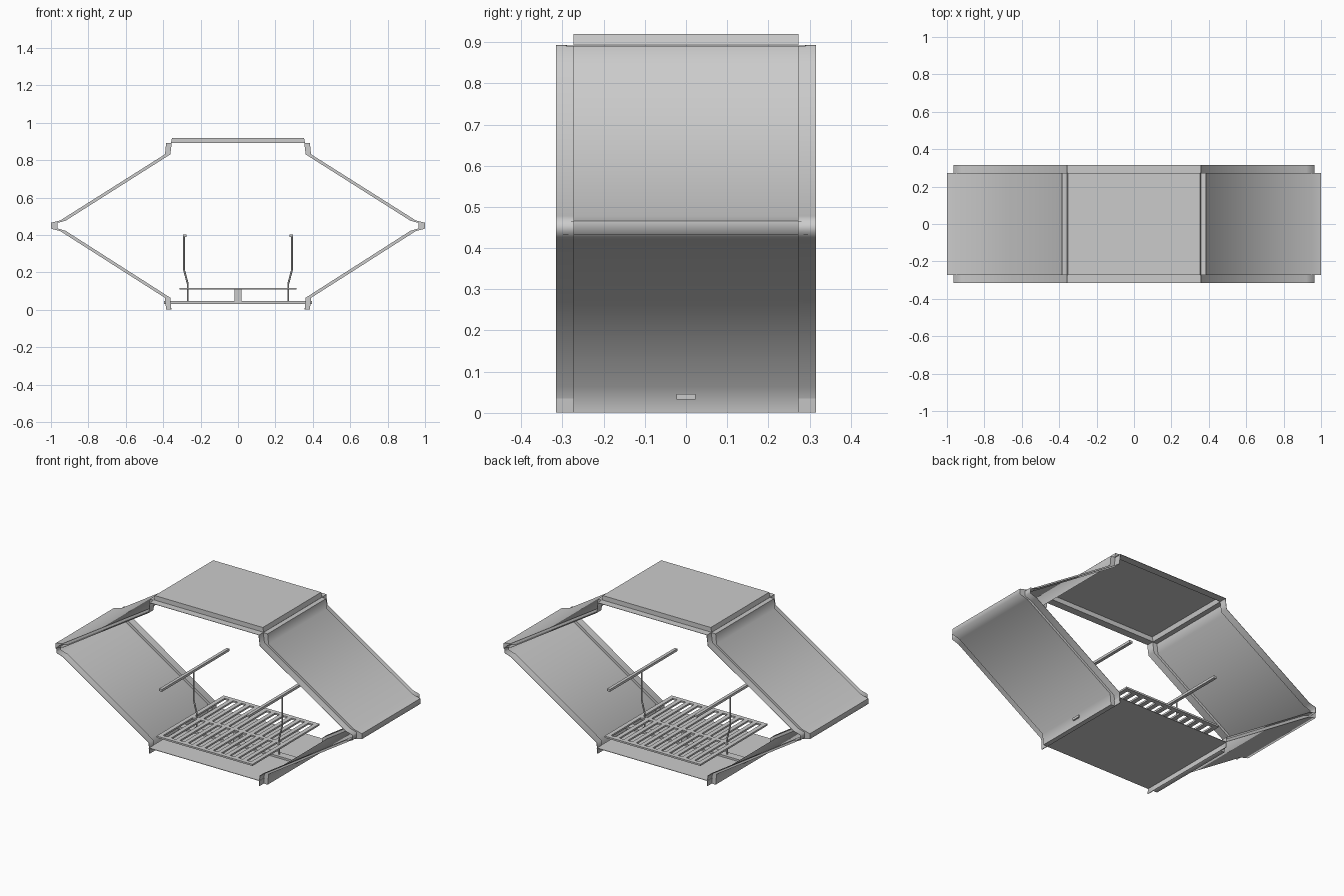
import bpy, bmesh, math

if "Cube" in bpy.data.objects:
    bpy.data.objects.remove(bpy.data.objects["Cube"])

Y_IN, Y_OUT = 0.272, 0.315


def finish(name, bm):
    bmesh.ops.recalc_face_normals(bm, faces=bm.faces)
    me = bpy.data.meshes.new(name)
    bm.to_mesh(me)
    bm.free()
    ob = bpy.data.objects.new(name, me)
    bpy.context.collection.objects.link(ob)
    return ob


def add_box(bm, x0, x1, y0, y1, z0, z1):
    vs = bmesh.ops.create_cube(bm, size=1)["verts"]
    for v in vs:
        v.co = ((x0 + x1) / 2 + v.co.x * (x1 - x0),
                (y0 + y1) / 2 + v.co.y * (y1 - y0),
                (z0 + z1) / 2 + v.co.z * (z1 - z0))


def box(name, *dims):
    bm = bmesh.new()
    add_box(bm, *dims)
    return finish(name, bm)


def apply_all(ob):
    bpy.ops.object.select_all(action="DESELECT")
    ob.select_set(True)
    bpy.context.view_layer.objects.active = ob
    for m in list(ob.modifiers):
        bpy.ops.object.modifier_apply(modifier=m.name)


def solidify(ob, thickness):
    s = ob.modifiers.new("sheet", "SOLIDIFY")
    s.thickness = thickness
    s.offset = 0


def mirror_x(ob):
    m = ob.modifiers.new("mirror", "MIRROR")
    m.use_axis[0] = True


def loft(name, rows, caps=()):
    """Sheet through rows of (x, z) paths placed at given y."""
    bm = bmesh.new()
    rows = [[bm.verts.new((x, y, z)) for x, z in path] for path, y in rows]
    for a, b in zip(rows, rows[1:]):
        for i in range(len(a) - 1):
            bm.faces.new((a[i], a[i + 1], b[i + 1], b[i]))
    for i in caps:
        bm.faces.new([rows[k][i] for k in (1, 2, 3, 4)])
    bmesh.ops.remove_doubles(bm, verts=bm.verts, dist=1e-4)
    return finish(name, bm)


def tray(name, outer, inner, caps=()):
    """Hat section: raised sheet, two step walls, two wide flanges."""
    ob = loft(name, ((inner, -Y_OUT), (inner, -Y_IN), (outer, -Y_IN),
                     (outer, Y_IN), (inner, Y_IN), (inner, Y_OUT)), caps)
    solidify(ob, 0.002)
    return ob


# folded side panels with leg and top bracket; flange is the sheet shifted inwards
side_out = [(.384, .001), (.39, .064), (.95, .421), (.999, .434),
            (.999, .465), (.95, .477), (.39, .831), (.384, .89)]
shift = [.027, .027, .028, .034, .034, .028, .027, .029]
side_in = [(x - d, z) for (x, z), d in zip(side_out, shift)]
side = tray("side_panel", side_out, side_in, caps=(0, -1))
mirror_x(side)
apply_all(side)
bpy.ops.object.shade_smooth_by_angle(angle=math.radians(76))

# top lid tray
lid = tray("top_lid",
           [(-.358, .892), (-.352, .919), (.352, .919), (.358, .892)],
           [(-.358, .892), (-.35, .892), (.35, .892), (.358, .892)])
apply_all(lid)

# floor sheet with down-turned lips
floor_path = [(-.358, .001), (-.361, .033), (.361, .033), (.358, .001)]
floor = loft("floor_sheet", ((floor_path, -Y_OUT), (floor_path, Y_OUT)))
solidify(floor, .004)
apply_all(floor)

# strap across the floor, its ends poking through the panels
box("floor_strap", -.396, .396, -.023, .023, .032, .046)

# slotted grate
bm = bmesh.new()
G, T0, T1 = .313, .107, .117
for s in (-1, 1):
    add_box(bm, -G, G, s * (G - .0125) - .0125, s * (G - .0125) + .0125, T0, T1)
add_box(bm, -G, G, -.012, .012, T0, T1)
n = 12
for i in range(n):
    x = -G + .0125 + i * (2 * G - .025) / (n - 1)
    add_box(bm, x - .0125, x + .0125, -G + .025, -.012, T0, T1)
    add_box(bm, x - .0125, x + .0125, .012, G - .025, T0, T1)
finish("grate", bm)
box("grate_support", -.018, .018, -.018, .018, .04, .109)

# bent uprights carrying the side rails
for s, side_name in ((-1, "left"), (1, "right")):
    cu = bpy.data.curves.new("upright_" + side_name, "CURVE")
    cu.dimensions = "3D"
    cu.bevel_depth = .005
    cu.bevel_resolution = 1
    cu.use_fill_caps = True
    pts = [(.269, .04), (.269, .14), (.289, .215), (.289, .392)]
    sp = cu.splines.new("POLY")
    sp.points.add(len(pts) - 1)
    for p, (x, z) in zip(sp.points, pts):
        p.co = (s * x, 0, z, 1)
    bpy.context.collection.objects.link(bpy.data.objects.new("upright_" + side_name, cu))
mirror_x(box("side_rail", .276, .294, -Y_OUT, Y_OUT, .388, .402))
